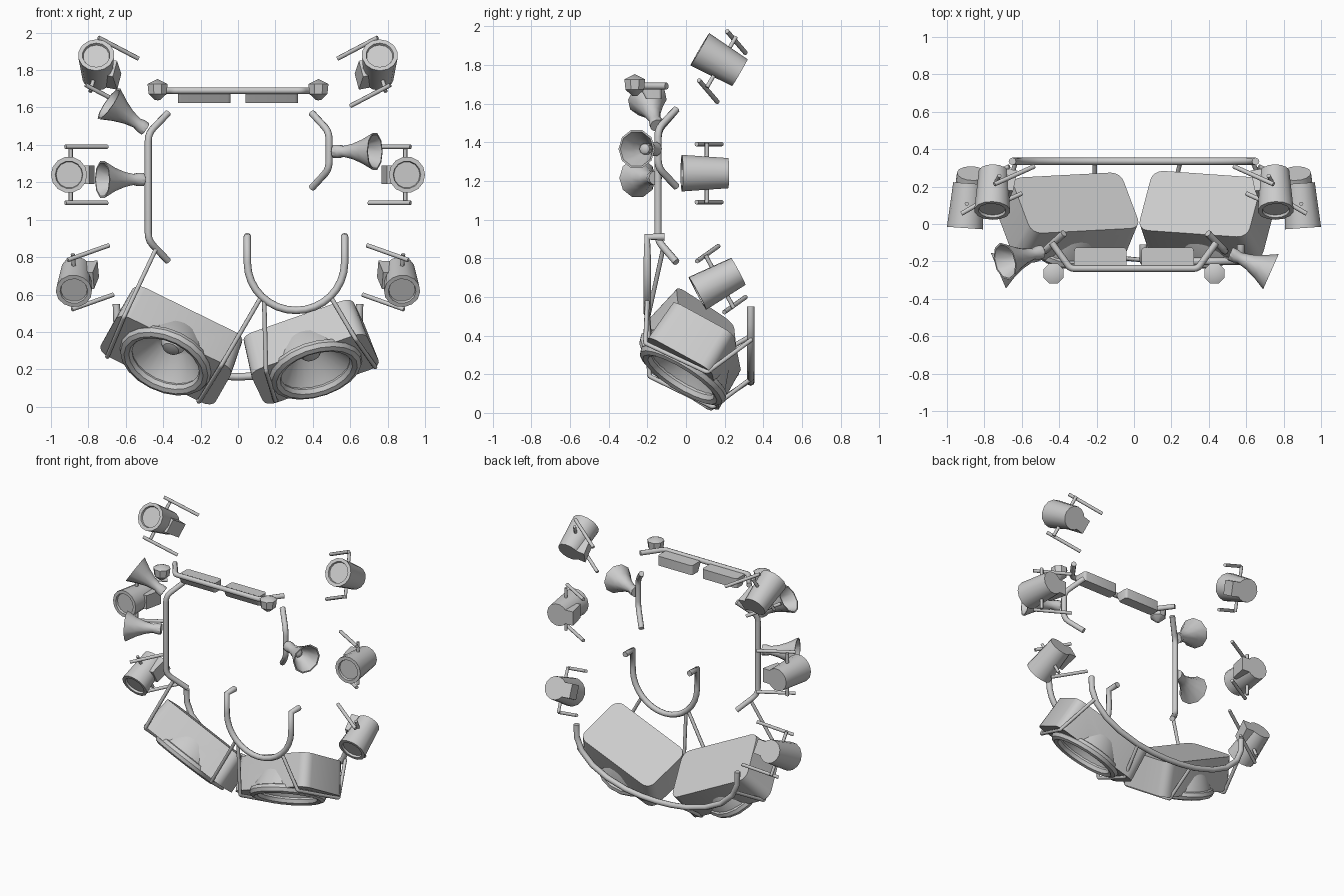
import bpy, bmesh
from math import radians, cos, sin, pi, tau
from mathutils import Vector, Matrix

if "Cube" in bpy.data.objects:
    bpy.data.objects.remove(bpy.data.objects["Cube"])


def make_object(name, bm, matrix=None):
    if matrix is not None:
        bm.transform(matrix)
    bmesh.ops.recalc_face_normals(bm, faces=bm.faces)
    mesh = bpy.data.meshes.new(name)
    bm.to_mesh(mesh)
    bm.free()
    ob = bpy.data.objects.new(name, mesh)
    bpy.context.collection.objects.link(ob)
    return ob


def lathe(name, profile, sides, matrix=None, closed=False):
    """Spin a (radius, height) profile about local z."""
    bm = bmesh.new()
    rings = []
    for r, h in profile:
        if r == 0:
            rings.append([bm.verts.new((0, 0, h))] * sides)
        else:
            rings.append([bm.verts.new((r * cos(tau * i / sides), r * sin(tau * i / sides), h))
                          for i in range(sides)])
    pairs = list(zip(rings, rings[1:]))
    if closed:
        pairs.append((rings[-1], rings[0]))
    for a, b in pairs:
        for i in range(sides):
            j = (i + 1) % sides
            face = list(dict.fromkeys((a[i], a[j], b[j], b[i])))
            if len(face) > 2:
                bm.faces.new(face)
    return make_object(name, bm, matrix)


def box(name, size, centre, matrix=None, bevel=0.0, segments=4, flare=1.0):
    """Box with rounded upright edges; flare widens its lower end."""
    bm = bmesh.new()
    bmesh.ops.create_cube(bm, size=1, matrix=Matrix.Translation(centre) @ Matrix.Diagonal((*size, 1)))
    if bevel:
        edges = [e for e in bm.edges
                 if abs((e.verts[0].co - e.verts[1].co).normalized().z) > 0.9]
        bmesh.ops.bevel(bm, geom=edges, offset=bevel, segments=segments, affect='EDGES', profile=0.5)
    for v in bm.verts:
        if v.co.z < centre[2]:
            v.co.x *= flare
            v.co.y *= flare
    return make_object(name, bm, matrix)


def tube(name, points, radius, bend=0.0, matrix=None):
    """Round tube along points, with eased corners."""
    pts = [Vector(p) for p in points]
    if matrix is not None:
        pts = [matrix @ p for p in pts]
    path = [pts[0]]
    for a, b, c in zip(pts, pts[1:], pts[2:]):
        if bend:
            p = b + (a - b).normalized() * bend
            q = b + (c - b).normalized() * bend
            path += [p.lerp(b, t).lerp(b.lerp(q, t), t) for t in (0, 0.33, 0.67, 1)]
        else:
            path.append(b)
    path.append(pts[-1])
    cu = bpy.data.curves.new(name, 'CURVE')
    cu.dimensions = '3D'
    cu.bevel_depth = radius
    cu.bevel_resolution = 2
    cu.use_fill_caps = True
    sp = cu.splines.new('POLY')
    sp.points.add(len(path) - 1)
    for point, co in zip(sp.points, path):
        point.co = (*co, 1)
    ob = bpy.data.objects.new(name, cu)
    bpy.context.collection.objects.link(ob)
    return ob


def aim(start, end):
    """Matrix placing local z along start -> end."""
    s, d = Vector(start), Vector(end) - Vector(start)
    return Matrix.Translation(s) @ d.to_track_quat('Z', 'Y').to_matrix().to_4x4()


# Two big speakers, facing forward and down
def speaker(side, corner, u, v):
    u, v = Vector(u), Vector(v)
    x = u.normalized()
    z = x.cross(v).normalized()
    y = z.cross(x)
    m = Matrix((x, y, z)).transposed().to_4x4()
    m.translation = Vector(corner) + u / 2 + v / 2
    cabinet = box(side + "_speaker_cabinet", (u.length + 0.02, v.length + 0.01, 0.235),
                  (0, 0, -0.1125), m, 0.06, flare=1.05)
    cutter = lathe(side + "_speaker_cutter",
                   [(0, -0.06), (0.11, -0.06), (0.213, -0.2), (0.213, -0.3), (0, -0.3)], 24, m)
    cutter.hide_render = True
    cutter.display_type = 'WIRE'
    mod = cabinet.modifiers.new("opening", 'BOOLEAN')
    mod.operation = 'DIFFERENCE'
    mod.object = cutter
    # Funnel with cone and centre dome
    lathe(side + "_speaker_cone",
          [(0, -0.02), (0.13, -0.02), (0.195, -0.10), (0.24, -0.215), (0.20, -0.225), (0.10, -0.10),
           (0.07, -0.09), (0.066, -0.12), (0.045, -0.148), (0, -0.16)], 24, m)
    lip = [(0.224 + 0.034 * cos(tau * i / 8), -0.232 + 0.034 * sin(tau * i / 8)) for i in range(8)]
    lathe(side + "_speaker_ring", lip, 20, m, closed=True)


speaker("left", (-0.54, -0.05, 0.65), (0.567, 0.03, -0.278), (-0.11, 0.29, -0.19))
speaker("right", (0.03, -0.03, 0.375), (0.57, -0.04, 0.20), (0.08, 0.31, -0.17))

# Bent support rods running round the speaker fronts to the rear pipe
rods = [
    [(-0.44, -0.12, 0.84), (-0.61, -0.20, 0.48), (-0.70, 0.10, 0.265), (-0.63, 0.34, 0.40)],
    [(0.12, -0.20, 0.58), (-0.09, -0.18, 0.22), (-0.21, 0.12, 0.025), (-0.21, 0.34, 0.175)],
    [(0.14, -0.20, 0.57), (0.15, -0.19, 0.19), (0.20, 0.14, 0.03), (0.25, 0.34, 0.18)],
    [(0.50, -0.20, 0.58), (0.63, -0.21, 0.36), (0.735, 0.11, 0.21), (0.63, 0.34, 0.38)],
]
for i, pts in enumerate(rods):
    tube(f"speaker_rod_{i + 1}", pts, 0.012, 0.01)

# Curved rear pipe
half = [(0.65, 0.55), (0.648, 0.46), (0.61, 0.37), (0.52, 0.285), (0.40, 0.225), (0.25, 0.182), (0.12, 0.165)]
tube("rear_pipe", [(-x, 0.335, z) for x, z in half] + [(0, 0.335, 0.16)]
     + [(x, 0.335, z) for x, z in reversed(half)], 0.02)

# U-shaped front handrail
arc = [(0.31 - 0.26 * cos(pi * i / 16), -0.2, 0.77 - 0.255 * sin(pi * i / 16)) for i in range(17)]
tube("u_rail", [(0.05, -0.11, 0.91), (0.05, -0.2, 0.91)] + arc
     + [(0.57, -0.2, 0.91), (0.57, -0.11, 0.91)], 0.02)

# Side bars and top bar
tube("left_bar", [(-0.375, -0.05, 1.57), (-0.48, -0.145, 1.46), (-0.48, -0.145, 0.89),
                  (-0.375, -0.05, 0.78)], 0.019, 0.04)
tube("right_bar", [(0.395, -0.05, 1.57), (0.487, -0.145, 1.47), (0.487, -0.145, 1.27),
                   (0.395, -0.05, 1.17)], 0.019, 0.04)
tube("top_bar", [(-0.44, -0.10, 1.69), (-0.34, -0.238, 1.69), (0.34, -0.238, 1.69),
                 (0.44, -0.10, 1.69)], 0.018, 0.02)

for side, s in (("left", -1), ("right", 1)):
    # Beacon bulbs and light boxes on the top bar
    lathe(side + "_beacon", [(0, 1.752), (0.058, 1.725), (0.052, 1.672), (0.015, 1.64), (0, 1.638)], 8,
          Matrix.Translation((s * 0.43, -0.265, 0)) @ Matrix.Rotation(pi / 8, 4, 'Z'))
    lamp = box(side + "_light_box", (0.28, 0.12, 0.07), (s * 0.18, -0.185, 1.658), None, 0.018, 3)
    for vert in lamp.data.vertices:
        if vert.co.z < 1.65:
            vert.co.y = -0.17 + (vert.co.y + 0.19) * 0.65

# Three horns
horns = [
    ("upper_left_horn", (-0.48, -0.145, 1.475), (-0.69, -0.20, 1.62)),
    ("lower_left_horn", (-0.49, -0.15, 1.215), (-0.725, -0.25, 1.215)),
    ("right_horn", (0.495, -0.15, 1.365), (0.732, -0.255, 1.365)),
]
for name, a, b in horns:
    n = (Vector(b) - Vector(a)).length
    lathe(name, [(0, 0.02), (0.037, 0.02), (0.037, 0.05), (0.03, 0.075), (0.042, 0.13), (0.066, 0.19),
                 (0.103, n), (0.093, n), (0.055, 0.185), (0.03, 0.13), (0.028, 0.16), (0, 0.18)], 10, aim(a, b))


# Six spotlights, mirrored left and right
def spotlight(name, centre, roll, pitch, yaw, s):
    m = (Matrix.Diagonal((s, 1, 1, 1)) @ Matrix.Translation(centre) @ Matrix.Rotation(radians(roll), 4, 'Y')
         @ Matrix.Rotation(radians(pitch), 4, 'X') @ Matrix.Rotation(radians(yaw), 4, 'Z'))
    lathe(name + "_can", [(0, -0.12), (0.08, -0.12), (0.097, 0.12), (0.074, 0.12), (0.07, 0.106), (0, 0.106)],
          14, m @ Matrix.Rotation(radians(90), 4, 'X'))
    back = box(name + "_housing", (0.12, 0.13, 0.10), (-0.06, 0.055, 0))
    for vert in back.data.vertices:
        if vert.co.x < -0.1 and vert.co.y < 0:
            vert.co.x = -0.1
    back.data.transform(m)
    if s < 0:
        back.data.flip_normals()
    for part, k in (("upper", 1), ("lower", -1)):
        tube(f"{name}_{part}_stub", [(0, 0.01, k * 0.08), (0, 0.01, k * 0.155)], 0.011, 0, m)
        tube(f"{name}_{part}_yoke", [(0.025, -0.045, k * 0.15), (-0.19, 0.10, k * 0.15)], 0.012, 0, m)


for side, s in (("left", -1), ("right", 1)):
    spotlight(side + "_top_spotlight", (0.755, 0.175, 1.82), -15, -29, 9, s)
    spotlight(side + "_middle_spotlight", (0.895, 0.098, 1.24), 0, 0, 4, s)
    spotlight(side + "_bottom_spotlight", (0.872, 0.165, 0.675), 5, 28, 5, s)

# Smooth shading with crisp edges
bpy.ops.object.select_all(action='DESELECT')
for ob in bpy.context.scene.objects:
    if ob.type == 'MESH' and not ob.hide_render:
        ob.select_set(True)
        bpy.context.view_layer.objects.active = ob
bpy.ops.object.shade_smooth_by_angle(angle=radians(35))
